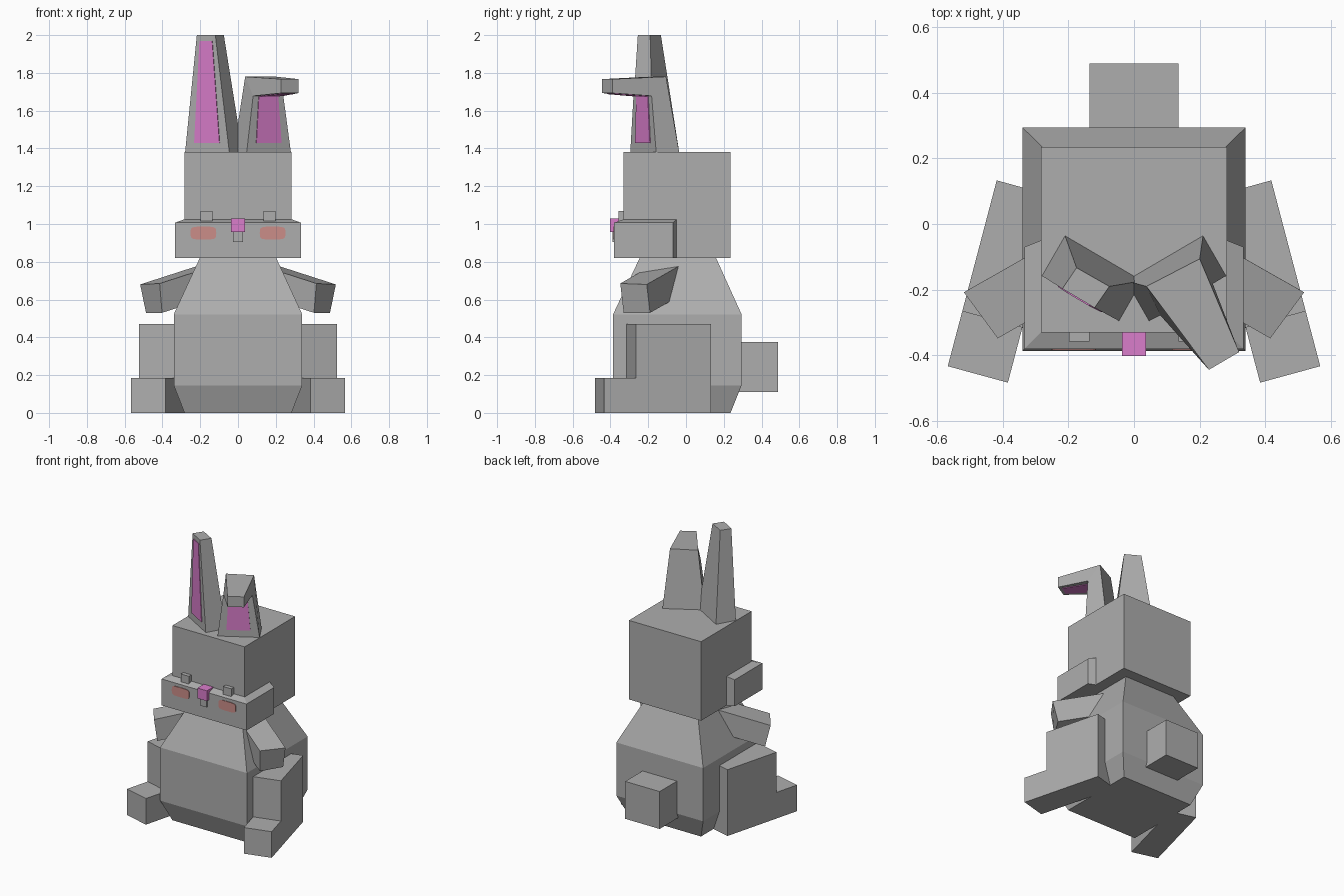
import bpy, bmesh, math
from mathutils import Vector

if "Cube" in bpy.data.objects:
    bpy.data.objects.remove(bpy.data.objects["Cube"])


def material(name, rgb):
    m = bpy.data.materials.new(name)
    m.diffuse_color = (*rgb, 1)
    m.use_nodes = True
    m.node_tree.nodes["Principled BSDF"].inputs["Base Color"].default_value = m.diffuse_color
    return m


FUR = material("grey fur", (0.42, 0.42, 0.42))
PINK = material("pink", (0.70, 0.205, 0.60))
BLUSH = material("cheek red", (0.60, 0.27, 0.25))


def loft(name, rings, mat=FUR):
    """Skin a closed solid through rings of equal point count."""
    bm = bmesh.new()
    vs = [[bm.verts.new(p) for p in r] for r in rings]
    n = len(rings[0])
    for a, b in zip(vs, vs[1:]):
        for i in range(n):
            j = (i + 1) % n
            bm.faces.new((a[i], a[j], b[j], b[i]))
    bm.faces.new(vs[0][::-1])
    bm.faces.new(vs[-1])
    bmesh.ops.recalc_face_normals(bm, faces=bm.faces)
    me = bpy.data.meshes.new(name)
    bm.to_mesh(me)
    bm.free()
    me.materials.append(mat)
    ob = bpy.data.objects.new(name, me)
    bpy.context.collection.objects.link(ob)
    return ob


def rect(x0, x1, y0, y1, z):
    return [(x0, y0, z), (x1, y0, z), (x1, y1, z), (x0, y1, z)]


def box(name, x0, x1, y0, y1, z0, z1, mat=FUR):
    return loft(name, [rect(x0, x1, y0, y1, z0), rect(x0, x1, y0, y1, z1)], mat)


def flip(points, s):
    return [(s * x, y, z) for x, y, z in points]


# Body: square barrel, narrowed at the foot and the neck
loft("body", [rect(-h, h, c - h, c + h, z) for h, c, z in
              ((0.283, -0.047, 0), (0.34, -0.046, 0.145),
               (0.34, -0.046, 0.522), (0.20, -0.043, 0.825))])

# Head, tail, nose, mouth
box("head", -0.283, 0.283, -0.33, 0.235, 0.82, 1.38)
box("tail", -0.135, 0.135, 0.22, 0.488, 0.11, 0.375)
box("nose", -0.037, 0.037, -0.402, -0.32, 0.957, 1.03, PINK)
box("mouth", -0.026, 0.026, -0.39, -0.32, 0.905, 0.957)

# Muzzle: a slab round the lower face with slanted top and back
loft("muzzle", [
    [(s * 0.333, -0.38, 0.82), (s * 0.333, -0.38, 1.007),
     (s * 0.283, -0.33, 1.025), (s * 0.283, -0.33, 0.82)] for s in (-1, 1)])
for s in (-1, 1):
    loft("muzzle_side", [
        flip([(0.333, -0.38, 0.82), (0.333, -0.07, 0.82),
              (0.283, -0.05, 0.82), (0.283, -0.33, 0.82)], s),
        flip([(0.333, -0.38, 1.007), (0.333, -0.07, 1.007),
              (0.283, -0.05, 1.025), (0.283, -0.33, 1.025)], s)])

    # Eyes
    xs = sorted((s * 0.135, s * 0.198))
    box("eye", xs[0], xs[1], -0.358, -0.32, 1.012, 1.07)

    # Cheek patches: rounded thin plates
    patch = []
    for k in range(24):
        a = 2 * math.pi * k / 24
        c, d = math.cos(a), math.sin(a)
        patch.append((s * 0.183 + 0.068 * math.copysign(abs(c) ** 0.45, c),
                      0.952 + 0.034 * math.copysign(abs(d) ** 0.45, d)))
    loft("cheek", [[(x, y, z) for x, z in patch] for y in (-0.379, -0.384)], BLUSH)

    # Legs: L-shaped side profile, turned outward
    outer = Vector((0.567, -0.433, 0))
    along = Vector((-0.149, 0.566, 0)).normalized()
    across = Vector((-0.183, -0.05, 0))
    prof = ((0, 0), (0.585, 0), (0.585, 0.47), (0.173, 0.47), (0.173, 0.185), (0, 0.185))
    loft("leg", [flip([tuple(outer + across * w + along * t + Vector((0, 0, z)))
                       for t, z in prof], s) for w in (0, 1)])

    # Arms: slanted bars running into the shoulders
    end = [(0.415, -0.348, 0.685), (0.518, -0.208, 0.68),
           (0.487, -0.19, 0.53), (0.402, -0.33, 0.53)]
    root = [(x - 0.31, y + 0.176, z + 0.1) for x, y, z in end]
    loft("arm", [flip(end, s), flip(root, s)])


def panel(name, l0, r0, l1, r1, v0, v1):
    """Pink plate on the face between edge l0-r0 and edge l1-r1."""
    l0, r0, l1, r1 = map(Vector, (l0, r0, l1, r1))
    n = (r0 - l0).cross(l1 - l0).normalized()

    def at(u, v):
        return l0.lerp(l1, v).lerp(r0.lerp(r1, v), u)
    pts = [at(0.2, v0), at(0.8, v0), at(0.82, v1), at(0.18, v1)]
    loft(name, [[tuple(p + n * d) for p in pts] for d in (-0.003, 0.004)], PINK)


# Ears: rings are front left, front right, back right, back left
upright = [
    [(-0.28, -0.158, 1.38), (-0.046, -0.295, 1.38), (0.024, -0.173, 1.38), (-0.21, -0.036, 1.38)],
    [(-0.218, -0.197, 2), (-0.12, -0.255, 2), (-0.075, -0.19, 2), (-0.175, -0.133, 2)]]
folded = [
    [(0.046, -0.295, 1.38), (0.28, -0.158, 1.38), (0.21, -0.036, 1.38), (-0.024, -0.173, 1.38)],
    [(0.08, -0.278, 1.678), (0.24, -0.182, 1.678), (0.2, -0.106, 1.78), (0.038, -0.19, 1.78)],
    [(0.228, -0.444, 1.693), (0.32, -0.39, 1.693), (0.32, -0.39, 1.767), (0.228, -0.444, 1.767)]]
loft("upright_ear", upright)
loft("folded_ear", folded)
panel("upright_inner_ear", *upright[0][:2], *upright[1][:2], 0.08, 0.95)
panel("folded_inner_ear", *folded[0][:2], *folded[1][:2], 0.16, 0.99)
panel("folded_inner_tip", *folded[1][:2], *folded[2][:2], 0.01, 0.9)
